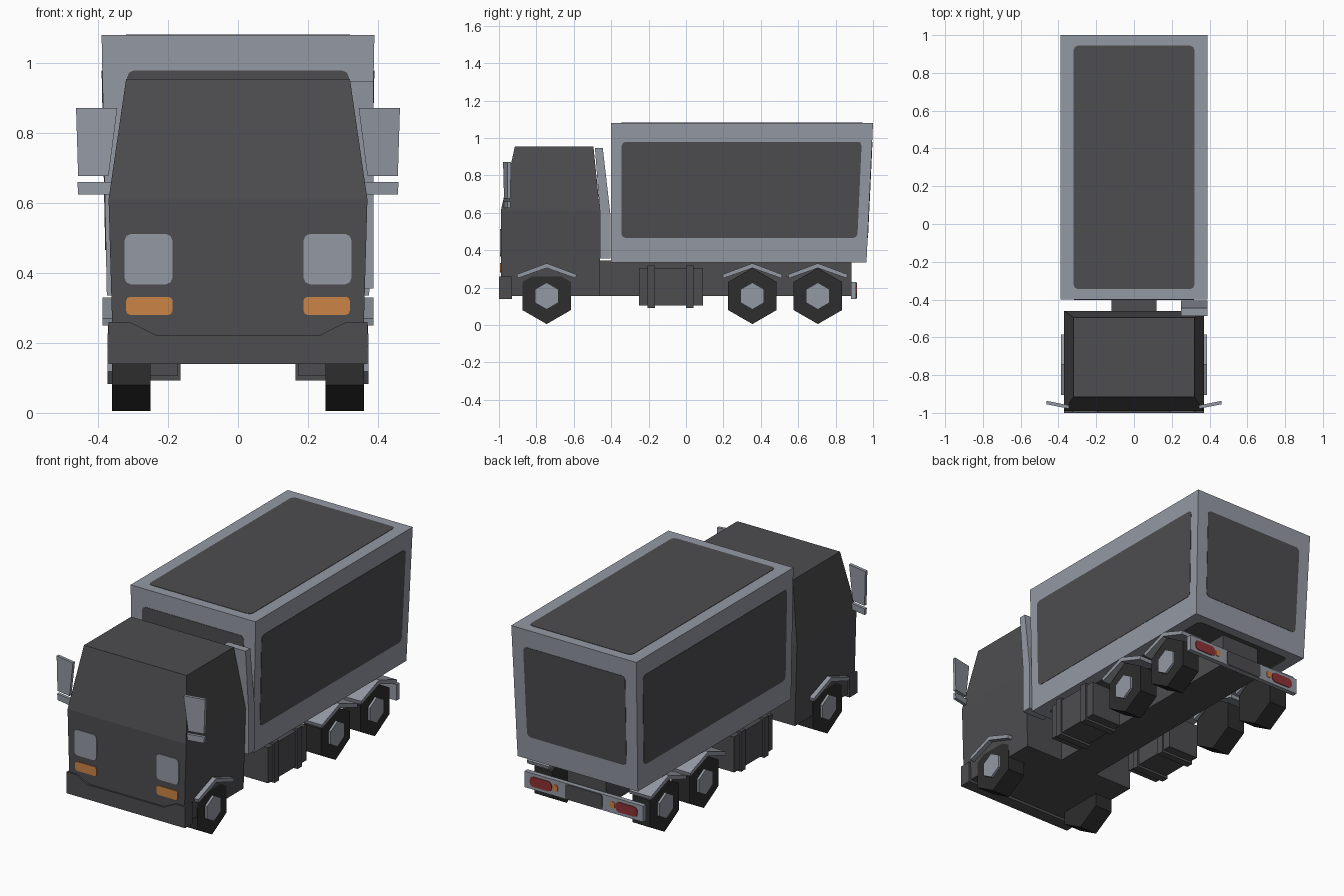
import bpy, bmesh, math
from mathutils import Vector

if "Cube" in bpy.data.objects:
    bpy.data.objects.remove(bpy.data.objects["Cube"])


def material(name, rgb):
    m = bpy.data.materials.new(name)
    m.diffuse_color = (*rgb, 1)
    m.use_nodes = True
    m.node_tree.nodes["Principled BSDF"].inputs["Base Color"].default_value = m.diffuse_color
    return m


DARK = material("charcoal", (0.074, 0.073, 0.080))
LIGHT = material("light_grey", (0.296, 0.319, 0.366))
BLACK = material("tyre_black", (0.026, 0.026, 0.026))
ORANGE = material("signal_orange", (0.60, 0.23, 0.058))
RED = material("lamp_red", (0.27, 0.032, 0.034))


def finish(name, bm, mat):
    bmesh.ops.recalc_face_normals(bm, faces=bm.faces[:])
    me = bpy.data.meshes.new(name)
    bm.to_mesh(me)
    bm.free()
    me.materials.append(mat)
    ob = bpy.data.objects.new(name, me)
    bpy.context.collection.objects.link(ob)
    return ob


def extrude(name, pts, offset, mat):
    """Solid from a flat outline pushed along offset."""
    bm = bmesh.new()
    f = bm.faces.new([bm.verts.new(p) for p in pts])
    r = bmesh.ops.extrude_face_region(bm, geom=[f], use_keep_orig=True)
    verts = [g for g in r["geom"] if isinstance(g, bmesh.types.BMVert)]
    bmesh.ops.translate(bm, verts=verts, vec=offset)
    return finish(name, bm, mat)


def side_prism(name, yz, x0, x1, mat):
    return extrude(name, [(x0, y, z) for y, z in yz], (x1 - x0, 0, 0), mat)


def loft(name, levels, mat, cx=0):
    """Stacked rectangles: (z, half width, y front, y back)."""
    bm = bmesh.new()
    rings = [[bm.verts.new((cx + sx * w, y, z)) for sx, y in
              ((-1, y0), (1, y0), (1, y1), (-1, y1))] for z, w, y0, y1 in levels]
    for a, b in zip(rings, rings[1:]):
        for i in range(4):
            j = (i + 1) % 4
            bm.faces.new((a[i], a[j], b[j], b[i]))
    bm.faces.new(rings[0][::-1])
    bm.faces.new(rings[-1])
    return finish(name, bm, mat)


def plate(name, corners, mat, r=0.02, t=0.004):
    """Thin panel with cut corners, raised along its counter-clockwise normal."""
    c = [Vector(p) for p in corners]
    n = (c[1] - c[0]).cross(c[3] - c[0]).normalized()
    pts = []
    for i in range(4):
        a = (c[i - 1] - c[i]).normalized()
        b = (c[(i + 1) % 4] - c[i]).normalized()
        if r:
            pts += [c[i] + a * r, c[i] + (a + b) * r * 0.3, c[i] + b * r]
        else:
            pts.append(c[i])
    return extrude(name, pts, n * t, mat)


# Cab
loft("cab", [(0.155, 0.357, -0.99, -0.46), (0.61, 0.37, -0.99, -0.46),
             (0.955, 0.32, -0.915, -0.495)], DARK)

# Front bumper with dipped top edge
half = [(0.37, 0.14), (0.37, 0.26), (0.31, 0.26), (0.235, 0.223)]
outline = half + [(-x, z) for x, z in reversed(half)]
extrude("front_bumper", [(x, -1.0, z) for x, z in outline], (0, 0.07, 0), DARK)

# Chassis
loft("chassis", [(0.155, 0.12, -0.47, 0.885), (0.345, 0.12, -0.47, 0.885)], DARK)

# Cargo box
Z0, W0, B0, Z1, W1, B1, F = 0.335, 0.375, 0.965, 1.08, 0.39, 1.0, -0.40
loft("cargo_box", [(Z0, W0, F, B0), (Z1, W1, F, B1)], LIGHT)

# Dark inset panels on every face of the box
lo = [(-W0, F, Z0), (W0, F, Z0), (W0, B0, Z0), (-W0, B0, Z0)]
hi = [(-W1, F, Z1), (W1, F, Z1), (W1, B1, Z1), (-W1, B1, Z1)]


def box_panel(name, quad, u, v0, v1):
    a, b, c, d = [Vector(p) for p in quad]
    at = lambda s, q: a.lerp(b, s).lerp(d.lerp(c, s), q)
    plate(name, [at(u, v0), at(1 - u, v0), at(1 - u, v1), at(u, v1)], DARK, 0.022, 0.002)


for i, nm in enumerate(("front", "right", "back", "left")):
    j = (i + 1) % 4
    box_panel("box_panel_" + nm, (lo[i], lo[j], hi[j], hi[i]),
              0.04 if i % 2 else 0.09, 0.175, 0.865)
box_panel("box_panel_top", hi, 0.09, 0.04, 0.96)
box_panel("box_panel_bottom", lo[::-1], 0.09, 0.04, 0.96)


def hexagon(y, r):
    return [(y + r * math.sin(k * math.pi / 3), 0.155 + r * math.cos(k * math.pi / 3))
            for k in range(6)]


def quad_xz(x0, x1, z0, z1, y):
    """Upright rectangle facing front (y < 0) or back (y > 0)."""
    x0, x1 = sorted((x0, x1), reverse=y > 0)
    return [(x0, y, z0), (x1, y, z0), (x1, y, z1), (x0, y, z1)]


for s, tag in ((1, "_right"), (-1, "_left")):
    # Wheels, hubs and mudguards
    for y, axle in ((-0.745, "front"), (0.355, "middle"), (0.705, "rear")):
        side_prism(axle + "_tyre" + tag, hexagon(y, 0.15), s * 0.25, s * 0.36, BLACK)
        side_prism(axle + "_hub" + tag, hexagon(y, 0.072), s * 0.355, s * 0.373, LIGHT)
        guard = [(-0.16, 0.27), (0, 0.33), (0.16, 0.27), (0.155, 0.25), (0, 0.305), (-0.155, 0.25)]
        side_prism(axle + "_mudguard" + tag, [(y + a, z) for a, z in guard],
                   s * 0.25, s * 0.387, LIGHT)

    # Fuel tanks with straps
    loft("fuel_tank" + tag, [(0.105, 0.095, -0.25, 0.09), (0.305, 0.095, -0.25, 0.09)],
         DARK, s * 0.268)
    for y in (-0.185, 0.02):
        loft("tank_strap" + tag, [(0.092, 0.104, y - 0.02, y + 0.02),
                                  (0.318, 0.104, y - 0.02, y + 0.02)], DARK, s * 0.268)

    # Mirrors and their arms
    for nm, xz in (("mirror", [(0.37, 0.677), (0.457, 0.677), (0.463, 0.872), (0.345, 0.872)]),
                   ("mirror_arm", [(0.36, 0.625), (0.457, 0.625), (0.459, 0.66), (0.36, 0.66)])):
        extrude(nm + tag, [(s * x, -0.975 + (x - 0.36) * 0.2, z) for x, z in xz],
                (0, 0.018, 0), LIGHT)

    # Headlights and indicators
    plate("headlight" + tag, quad_xz(s * 0.187, s * 0.325, 0.367, 0.512, -0.99), LIGHT)
    plate("indicator" + tag, quad_xz(s * 0.187, s * 0.32, 0.28, 0.332, -0.99), ORANGE, 0.012)

    # Rear lamps
    plate("tail_lamp" + tag, quad_xz(s * 0.20, s * 0.335, 0.157, 0.213, 0.91), RED, 0.02)
    plate("rear_indicator" + tag, quad_xz(s * 0.162, s * 0.195, 0.168, 0.205, 0.91), ORANGE, 0.01)

# Rear bumper and its plate
loft("rear_bumper", [(0.14, 0.37, 0.883, 0.91), (0.23, 0.37, 0.883, 0.91)], LIGHT)
plate("rear_plate", quad_xz(-0.115, 0.115, 0.143, 0.227, 0.91), DARK, 0.012)

# Air intake stack behind the cab, on one side only
side_prism("air_intake", [(-0.46, 0.355), (-0.46, 0.60), (-0.487, 0.947), (-0.445, 0.947),
                          (-0.405, 0.60), (-0.405, 0.355)], 0.25, 0.388, LIGHT)
